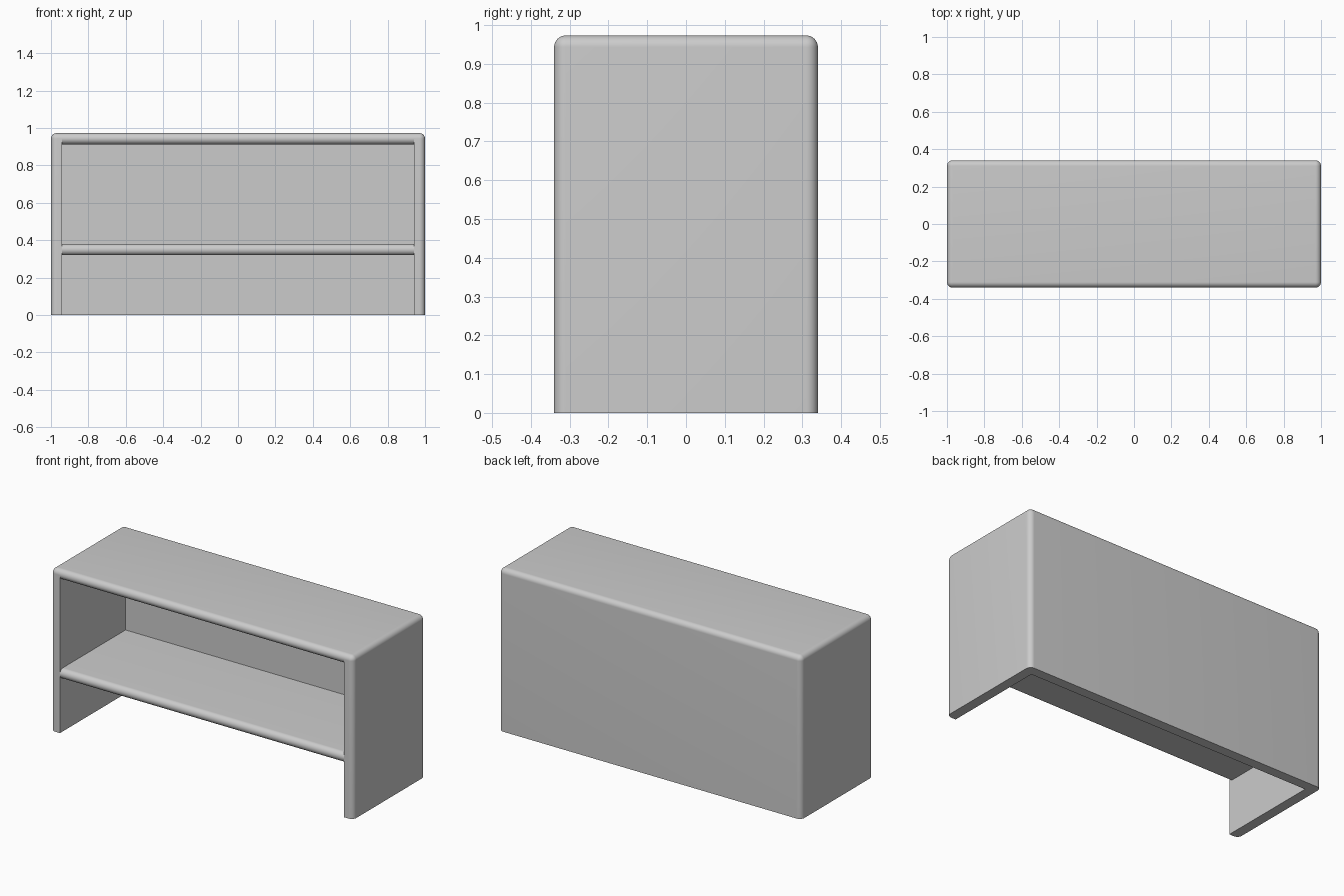
import bpy, bmesh
from math import sin, cos, pi

if "Cube" in bpy.data.objects:
    bpy.data.objects.remove(bpy.data.objects["Cube"])

W, D, H = 1.0, 0.34, 0.973   # half width, half depth, height
T, R = 0.06, 0.03            # board thickness, edge radius
SEG = 10


def add_object(name, bm):
    bmesh.ops.recalc_face_normals(bm, faces=bm.faces)
    mesh = bpy.data.meshes.new(name)
    bm.to_mesh(mesh)
    bm.free()
    ob = bpy.data.objects.new(name, mesh)
    bpy.context.collection.objects.link(ob)
    return ob


def extrude_x(name, profile, half):
    """Extrude a (y, z) profile from -half to +half along x."""
    bm = bmesh.new()
    face = bm.faces.new([bm.verts.new((-half, y, z)) for y, z in profile])
    ext = bmesh.ops.extrude_face_region(bm, geom=[face])
    verts = [g for g in ext["geom"] if isinstance(g, bmesh.types.BMVert)]
    bmesh.ops.translate(bm, verts=verts, vec=(2 * half, 0, 0))
    return add_object(name, bm)


def arc(cy, cz, a0, a1, n=SEG):
    angles = [a0 + (a1 - a0) * i / n for i in range(n + 1)]
    return [(cy + R * cos(a), cz + R * sin(a)) for a in angles]


def smooth(ob):
    bpy.ops.object.select_all(action="DESELECT")
    ob.select_set(True)
    bpy.context.view_layer.objects.active = ob
    bpy.ops.object.shade_smooth_by_angle(angle=0.6)


# Outer case: box rounded on every edge except around the floor
bm = bmesh.new()
bmesh.ops.create_cube(bm, size=1)
for v in bm.verts:
    v.co = (v.co.x * 2 * W, v.co.y * 2 * D, (v.co.z + 0.5) * H)
edges = [e for e in bm.edges if max(v.co.z for v in e.verts) > 0.1]
bmesh.ops.bevel(bm, geom=edges, offset=R, segments=SEG, profile=0.5, affect="EDGES")
case = add_object("cabinet_case", bm)

# Cavity open to the front and floor, leaving a rounded nose on the top board
ceiling = H - T
nose = arc(-D + R, ceiling + R, pi, 1.5 * pi)
cavity = [(D - T, -0.1), (-D - 0.1, -0.1), (-D - 0.1, ceiling + R)] + nose + [(D - T, ceiling)]
cutter = extrude_x("cavity_cutter", cavity, W - T)
cutter.hide_render = True
mod = case.modifiers.new("cavity", "BOOLEAN")
mod.operation, mod.solver, mod.object = "DIFFERENCE", "EXACT", cutter
bpy.context.view_layer.objects.active = case
bpy.ops.object.modifier_apply(modifier=mod.name)
bpy.data.objects.remove(cutter)
smooth(case)

# Shelf with a fully rounded front nose
z = 0.35
shelf = extrude_x("shelf", arc(-D + R, z, 0.5 * pi, 1.5 * pi, 2 * SEG)
                  + [(D - T, z - R), (D - T, z + R)], W - T)
smooth(shelf)
